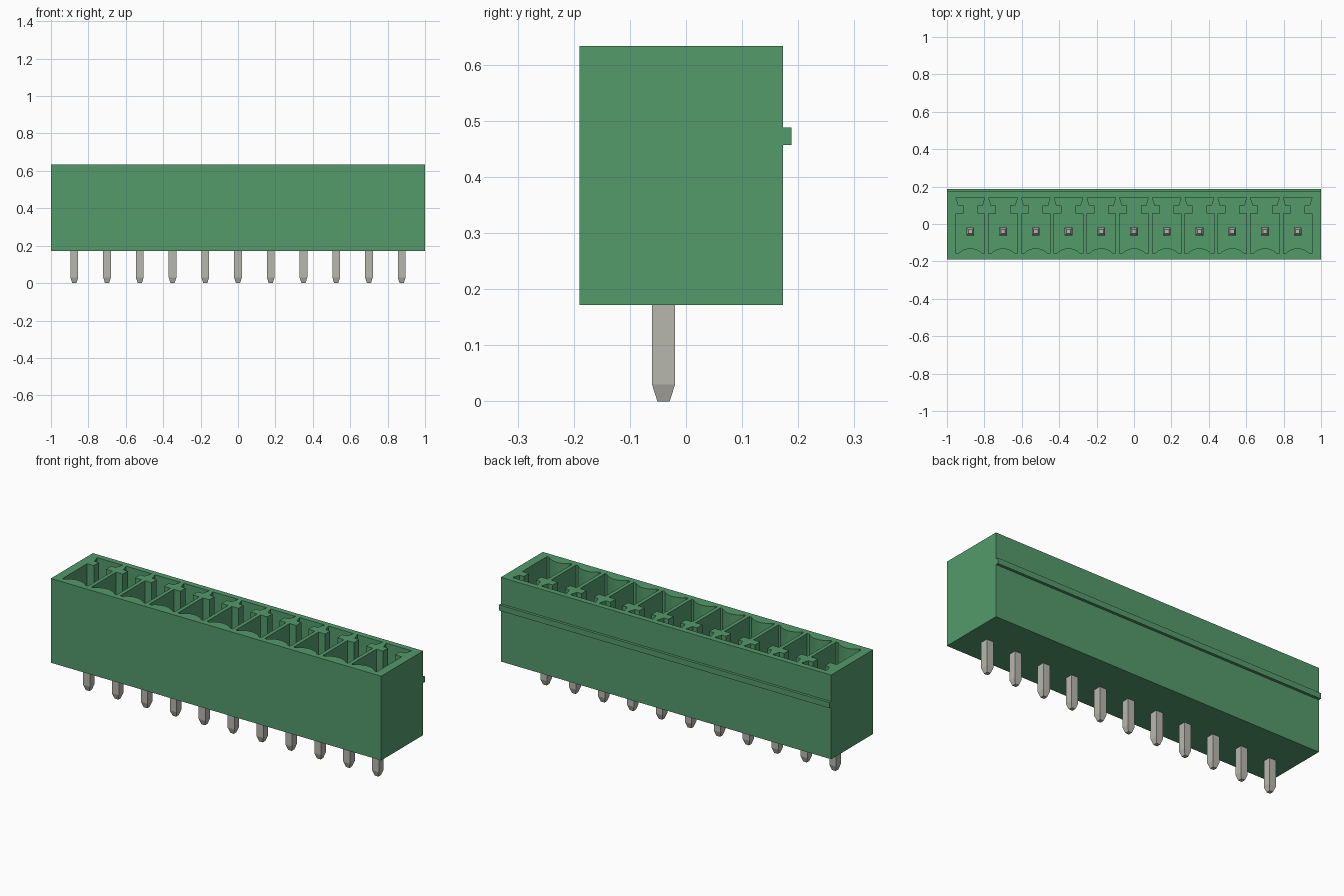
import bpy, bmesh, math

if "Cube" in bpy.data.objects:
    bpy.data.objects.remove(bpy.data.objects["Cube"], do_unlink=True)

PITCH, COUNT = 0.175, 11
CENTRES = [(i - (COUNT - 1) / 2) * PITCH for i in range(COUNT)]
BASE_Z, FLOOR_Z, TOP_Z = 0.172, 0.26, 0.633
PIN_Y = -0.04


def material(name, colour):
    m = bpy.data.materials.new(name)
    m.use_nodes = True
    m.diffuse_color = colour
    m.node_tree.nodes["Principled BSDF"].inputs["Base Color"].default_value = colour
    return m


green = material("green plastic", (0.087, 0.328, 0.147, 1))
metal = material("tinned metal", (0.479, 0.474, 0.423, 1))


def loft(bm, rings):
    """Closed solid through rings of matching points."""
    loops = [[bm.verts.new(p) for p in ring] for ring in rings]
    n = len(loops[0])
    for a, b in zip(loops, loops[1:]):
        for i in range(n):
            j = (i + 1) % n
            bm.faces.new((a[i], a[j], b[j], b[i]))
    bm.faces.new(loops[0][::-1])
    bm.faces.new(loops[-1])


def rect(x0, x1, y0, y1, z):
    return [(x0, y0, z), (x1, y0, z), (x1, y1, z), (x0, y1, z)]


def make_object(name, bm, mat):
    bmesh.ops.recalc_face_normals(bm, faces=bm.faces)
    mesh = bpy.data.meshes.new(name)
    bm.to_mesh(mesh)
    bm.free()
    mesh.materials.append(mat)
    ob = bpy.data.objects.new(name, mesh)
    bpy.context.collection.objects.link(ob)
    return ob


# Housing block
bm = bmesh.new()
loft(bm, [rect(-1, 1, -0.19, 0.173, z) for z in (BASE_Z, TOP_Z)])
housing = make_object("housing", bm, green)

# Keyed pocket outline: curved front bump, wide bay, narrow neck, flared slot
right_side = [(0.077, -0.158), (0.077, 0.056), (0.037, 0.056), (0.037, 0.1),
              (0.064, 0.1), (0.077, 0.142)]
left_side = [(-x, y) for x, y in reversed(right_side)]
half, rise, steps = 0.064, 0.028, 12
radius = (half ** 2 + rise ** 2) / (2 * rise)
sweep = math.asin(half / radius)
bump = []
for i in range(steps + 1):
    a = sweep * (2 * i / steps - 1)
    bump.append((radius * math.sin(a), -0.158 + rise - radius * (1 - math.cos(a))))
outline = right_side + left_side + bump

bm = bmesh.new()
for cx in CENTRES:
    loft(bm, [[(cx + x, y, z) for x, y in outline] for z in (FLOOR_Z, TOP_Z + 0.05)])
cutter = make_object("pocket_cutter", bm, green)
cutter.hide_render = True

# Cut the pockets out of the housing
cut = housing.modifiers.new("pockets", "BOOLEAN")
cut.operation = "DIFFERENCE"
cut.solver = "EXACT"
cut.object = cutter
bpy.context.view_layer.objects.active = housing
bpy.ops.object.modifier_apply(modifier=cut.name)
bpy.data.objects.remove(cutter, do_unlink=True)

# Rib along the back wall
bm = bmesh.new()
loft(bm, [rect(-1, 1, 0.173, 0.188, z) for z in (0.457, 0.488)])
make_object("back_rib", bm, green)

# Square contact pins, tapered at both ends
PIN_PROFILE = [(0.0, 0.011), (0.03, 0.0205), (0.47, 0.0205), (0.50, 0.011)]
for number, cx in enumerate(CENTRES, 1):
    bm = bmesh.new()
    loft(bm, [rect(cx - r, cx + r, PIN_Y - r, PIN_Y + r, z) for z, r in PIN_PROFILE])
    make_object(f"pin_{number}", bm, metal)
